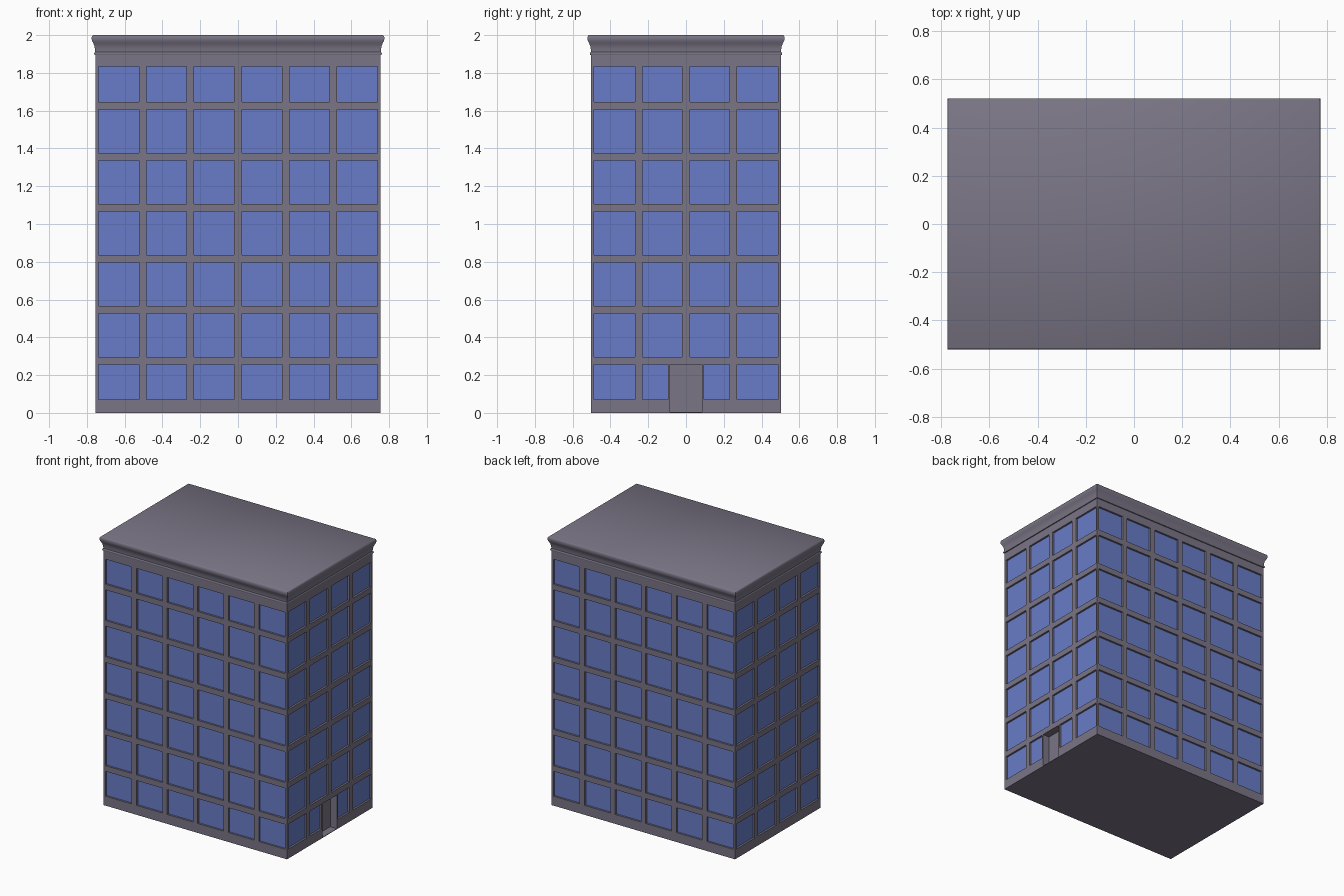
import bpy, bmesh
from mathutils import Vector

if "Cube" in bpy.data.objects:
    bpy.data.objects.remove(bpy.data.objects["Cube"])

HX, HY, TOP = 0.755, 0.502, 1.9        # half sizes of the tower, wall top
DEPTH, DOOR_DEPTH = 0.014, 0.055
DOOR_W, DOOR_H = 0.085, 0.255


def material(name, rgb):
    m = bpy.data.materials.new(name)
    m.diffuse_color = (*rgb, 1)
    m.use_nodes = True
    m.node_tree.nodes["Principled BSDF"].inputs["Base Color"].default_value = m.diffuse_color
    return m


stone = material("grey stone", (0.195, 0.178, 0.235))
glass = material("blue glass", (0.138, 0.202, 0.578))

# window rows (bottom, top)
rows = [(0.07, 0.255)] + [(0.297 + 0.27 * i, 0.525 + 0.27 * i) for i in range(5)] + [(1.647, 1.833)]


def columns(half, n):
    pitch = 2 * half / n
    cols = [[-half + i * pitch + 0.02, -half + (i + 1) * pitch - 0.02] for i in range(n)]
    cols[0][0], cols[-1][1] = -half + 0.016, half - 0.016
    return cols


def make_object(name, bm):
    bmesh.ops.remove_doubles(bm, verts=bm.verts, dist=1e-5)
    me = bpy.data.meshes.new(name)
    bm.to_mesh(me)
    bm.free()
    me.materials.append(stone)
    me.materials.append(glass)
    ob = bpy.data.objects.new(name, me)
    bpy.context.collection.objects.link(ob)
    return ob


def wall(name, half, dist, n, normal, door=False):
    """Gridded wall; window and door cells sit deeper, with reveals between."""
    nrm = Vector(normal)
    side = Vector((0, 0, 1)).cross(nrm)
    cols = columns(half, n)
    us = sorted({-half, half, *[u for c in cols for u in c]}
                | ({-DOOR_W, DOOR_W, -DOOR_W - 0.01, DOOR_W + 0.01} if door else set()))
    zs = sorted({0.0, TOP, *[z for r in rows for z in r]} | ({0.004} if door else set()))

    def cell(i, j):
        if not (0 <= i < len(us) - 1 and 0 <= j < len(zs) - 1):
            return 0.0, 0
        u, z = (us[i] + us[i + 1]) / 2, (zs[j] + zs[j + 1]) / 2
        if door and abs(u) < DOOR_W + 0.01 and z < DOOR_H:
            return (DOOR_DEPTH if abs(u) < DOOR_W and z > 0.004 else 0.0), 0
        if any(a < u < b for a, b in cols) and any(a < z < b for a, b in rows):
            return DEPTH, 1
        return 0.0, 0

    bm = bmesh.new()

    def quad(pts, mat=0):
        f = bm.faces.new([bm.verts.new(side * u + nrm * (dist - d) + Vector((0, 0, z)))
                          for u, z, d in pts])
        f.material_index = mat

    for i in range(len(us) - 1):
        for j in range(len(zs) - 1):
            (a, b), (p, q) = us[i:i + 2], zs[j:j + 2]
            d, mat = cell(i, j)
            quad([(a, p, d), (b, p, d), (b, q, d), (a, q, d)], mat)
            e = cell(i + 1, j)[0]
            if abs(e - d) > 1e-6:
                quad([(b, p, d), (b, p, e), (b, q, e), (b, q, d)])
            e = cell(i, j + 1)[0]
            if abs(e - d) > 1e-6:
                quad([(a, q, d), (b, q, d), (b, q, e), (a, q, e)])
    return make_object(name, bm)


# four walls, door on the right
wall("front_wall", HX, HY, 6, (0, -1, 0))
wall("back_wall", HX, HY, 6, (0, 1, 0))
wall("right_wall", HY, HX, 4, (1, 0, 0), door=True)
wall("left_wall", HY, HX, 4, (-1, 0, 0))

# base slab underside
bm = bmesh.new()
bm.faces.new([bm.verts.new((x * HX, y * HY, 0)) for x, y in ((-1, -1), (-1, 1), (1, 1), (1, -1))])
make_object("base", bm)

# moulded cornice with flat roof: profile (overhang, height) swept round the plan
profile = [(0, 1.894), (0.005, 1.896), (0.007, 1.902), (0.005, 1.908), (0.001, 1.911),
           (0.002, 1.925), (0.005, 1.942), (0.011, 1.957), (0.017, 1.968),
           (0.0195, 1.978), (0.0195, 1.988), (0.017, 1.996), (0.012, 2.0)]
bm = bmesh.new()
rings = [[bm.verts.new((x * (HX + o), y * (HY + o), z))
          for x, y in ((-1, -1), (1, -1), (1, 1), (-1, 1))] for o, z in profile]
for lo, hi in zip(rings, rings[1:]):
    for k in range(4):
        m = (k + 1) % 4
        bm.faces.new((lo[k], lo[m], hi[m], hi[k]))
bm.faces.new(rings[-1])
cornice = make_object("cornice_roof", bm)
bpy.context.view_layer.objects.active = cornice
cornice.select_set(True)
bpy.ops.object.shade_smooth_by_angle(angle=0.7)
